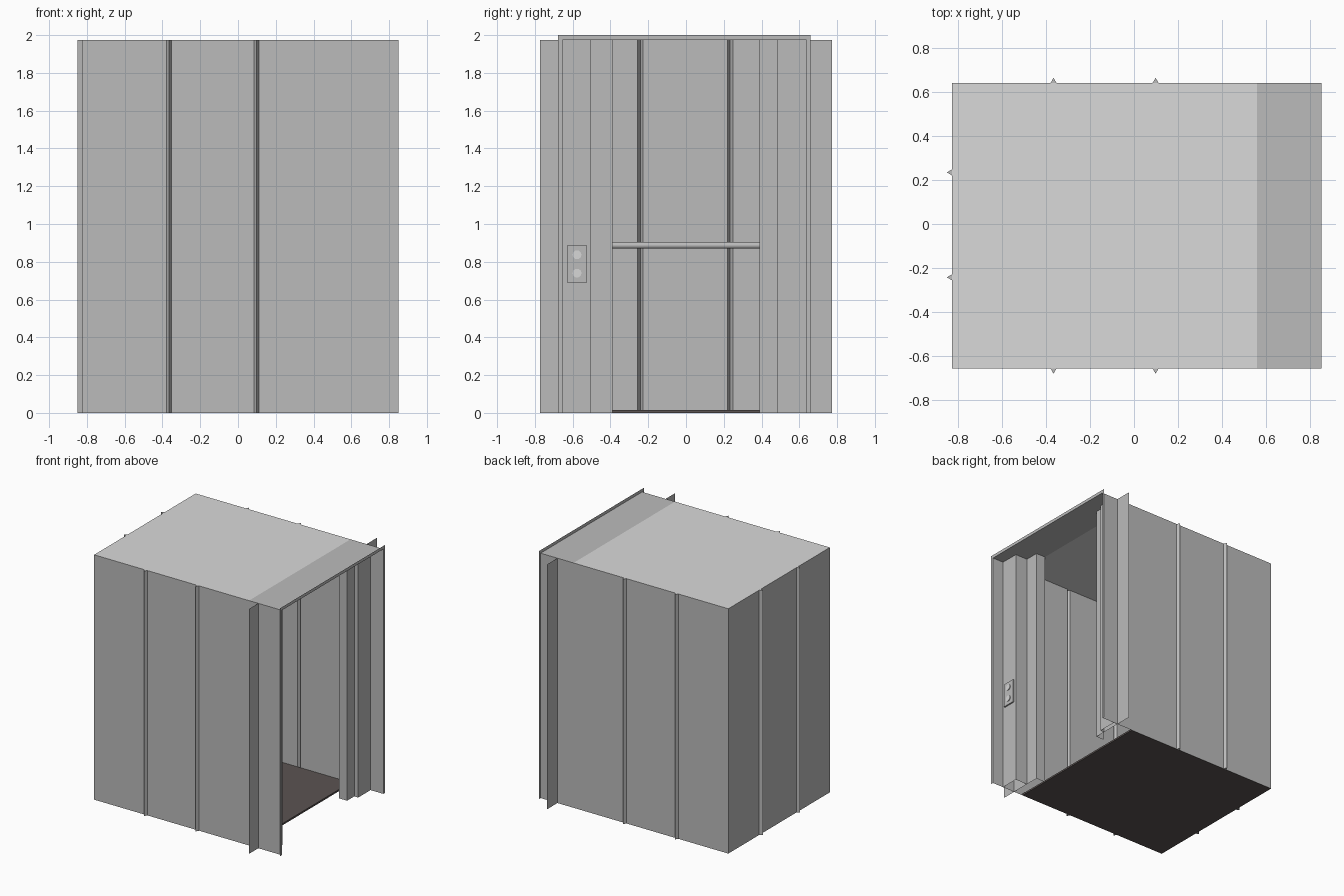
import bpy, bmesh, math
from mathutils import Matrix, Vector

if "Cube" in bpy.data.objects:
    bpy.data.objects.remove(bpy.data.objects["Cube"])


def material(name, r, g, b):
    m = bpy.data.materials.new(name)
    m.diffuse_color = (r, g, b, 1)
    m.use_nodes = True
    m.node_tree.nodes["Principled BSDF"].inputs["Base Color"].default_value = m.diffuse_color
    return m


STEEL = material("steel_grey", 0.50, 0.50, 0.50)
ROOF = material("light_grey", 0.70, 0.70, 0.70)
FLOOR = material("dark_brown_floor", 0.105, 0.088, 0.084)
BUTTON = material("pale_button", 0.68, 0.68, 0.68)

H = 1.975                                # cab height
BACK, FRONT = -0.825, 0.85               # rear wall and door plane in x
YL, YR = -0.655, 0.639                   # side walls
SILL = 0.557                             # where floor and light roof end


def finish(name, bm, mat):
    me = bpy.data.meshes.new(name)
    bm.to_mesh(me)
    bm.free()
    me.materials.append(mat)
    ob = bpy.data.objects.new(name, me)
    bpy.context.collection.objects.link(ob)
    return ob


def polygon(name, pts, mat):
    bm = bmesh.new()
    bm.faces.new([bm.verts.new(p) for p in pts])
    return finish(name, bm, mat)


def sheet(name, path, mat, z0=0.0, z1=H, caps=()):
    """Thin sheet: a plan path raised from z0 to z1, with optional capped triangles."""
    bm = bmesh.new()
    lo = [bm.verts.new((x, y, z0)) for x, y in path]
    hi = [bm.verts.new((x, y, z1)) for x, y in path]
    for i in range(len(path) - 1):
        bm.faces.new((lo[i], lo[i + 1], hi[i + 1], hi[i]))
    for i in caps:
        bm.faces.new(hi[i:i + 3])
        bm.faces.new(lo[i:i + 3][::-1])
    return finish(name, bm, mat)


def box(name, lo, hi, mat):
    bm = bmesh.new()
    lo, hi = Vector(lo), Vector(hi)
    bmesh.ops.create_cube(bm, size=1, matrix=Matrix.Translation((lo + hi) / 2)
                          @ Matrix.Diagonal((*(hi - lo), 1)))
    return finish(name, bm, mat)


def rod(name, centre, radius, length, axis, sides, mat):
    bm = bmesh.new()
    rot = Matrix.Rotation(math.pi / 2, 4, 'Y' if axis == 'X' else 'X')
    bmesh.ops.create_cone(bm, cap_ends=True, segments=sides, radius1=radius, radius2=radius,
                          depth=length, matrix=Matrix.Translation(centre) @ rot)
    return finish(name, bm, mat)


def ribbed(start, end, ribs, out):
    """Plan path from start to end with V ribs pressed outwards; also rib start indices."""
    a, b, n = Vector(start), Vector(end), Vector(out)
    d = (b - a).normalized()
    pts, caps = [a], []
    for t in ribs:
        p = a + d * t
        caps.append(len(pts))
        pts += [p - d * 0.014, p + n * 0.024, p + d * 0.014]
    return pts + [b], caps


# Three ribbed walls
side_ribs = [-0.365 - BACK, 0.098 - BACK]
p, c = ribbed((BACK, YL), (FRONT, YL), side_ribs, (0, -1))
sheet("left_wall", p, STEEL, caps=c)
p, c = ribbed((BACK, YR), (FRONT, YR), side_ribs, (0, 1))
sheet("right_wall", p[::-1], STEEL, caps=[len(p) - 3 - i for i in c])
p, c = ribbed((BACK, YL), (BACK, YR), [-0.242 - YL, 0.234 - YL], (-1, 0))
sheet("rear_wall", p[::-1], STEEL, caps=[len(p) - 3 - i for i in c])

# Roof, header strip over the door, and floor
polygon("roof", [(BACK, YL, H), (SILL, YL, H), (SILL, YR, H), (BACK, YR, H)], ROOF)
polygon("door_header", [(SILL, YL, H), (FRONT, YL, H), (FRONT, YR, H), (SILL, YR, H)], STEEL)
box("floor", (BACK + .001, YL + .001, 0), (SILL, YR - .001, 0.014), FLOOR)

# Stepped door jambs
sheet("left_jamb", [(0.75, YL), (0.75, -0.504), (0.64, -0.504), (0.64, -0.39),
                    (SILL, -0.39)], STEEL)
sheet("right_jamb", [(0.63, 0.39), (0.70, 0.39), (0.70, 0.482), (0.735, 0.482),
                     (0.735, YR)], STEEL)

# Mounting flanges sticking out past the side walls
sheet("left_flange", [(0.64, -0.773), (0.64, -0.504)], STEEL)
sheet("right_flange", [(0.70, 0.482), (0.70, 0.773)], STEEL)

# Narrow trim around the door plane
sheet("left_trim", [(FRONT, YL - 0.022), (FRONT, YL)], STEEL)
sheet("right_trim", [(FRONT, YR), (FRONT, YR + 0.02)], STEEL)
sheet("top_trim", [(FRONT, YL - 0.022), (FRONT, YR + 0.02)], STEEL, z0=H, z1=2.0)

# Handrail on the rear wall
rail = rod("handrail", (-0.76, 0, 0.887), 0.018, 1.2, 'Y', 16, STEEL)
bpy.context.view_layer.objects.active = rail
rail.select_set(True)
bpy.ops.object.shade_smooth_by_angle()
for side in (-1, 1):
    rod("handrail_bracket", (-0.795, side * 0.5, 0.887), 0.01, 0.06, 'X', 8, STEEL)

# Call panel with two buttons
box("call_panel", (0.75, -0.631, 0.69), (0.762, -0.524, 0.885), STEEL)
for z in (0.74, 0.837):
    rod("call_button", (0.763, -0.577, z), 0.024, 0.01, 'X', 10, BUTTON)
